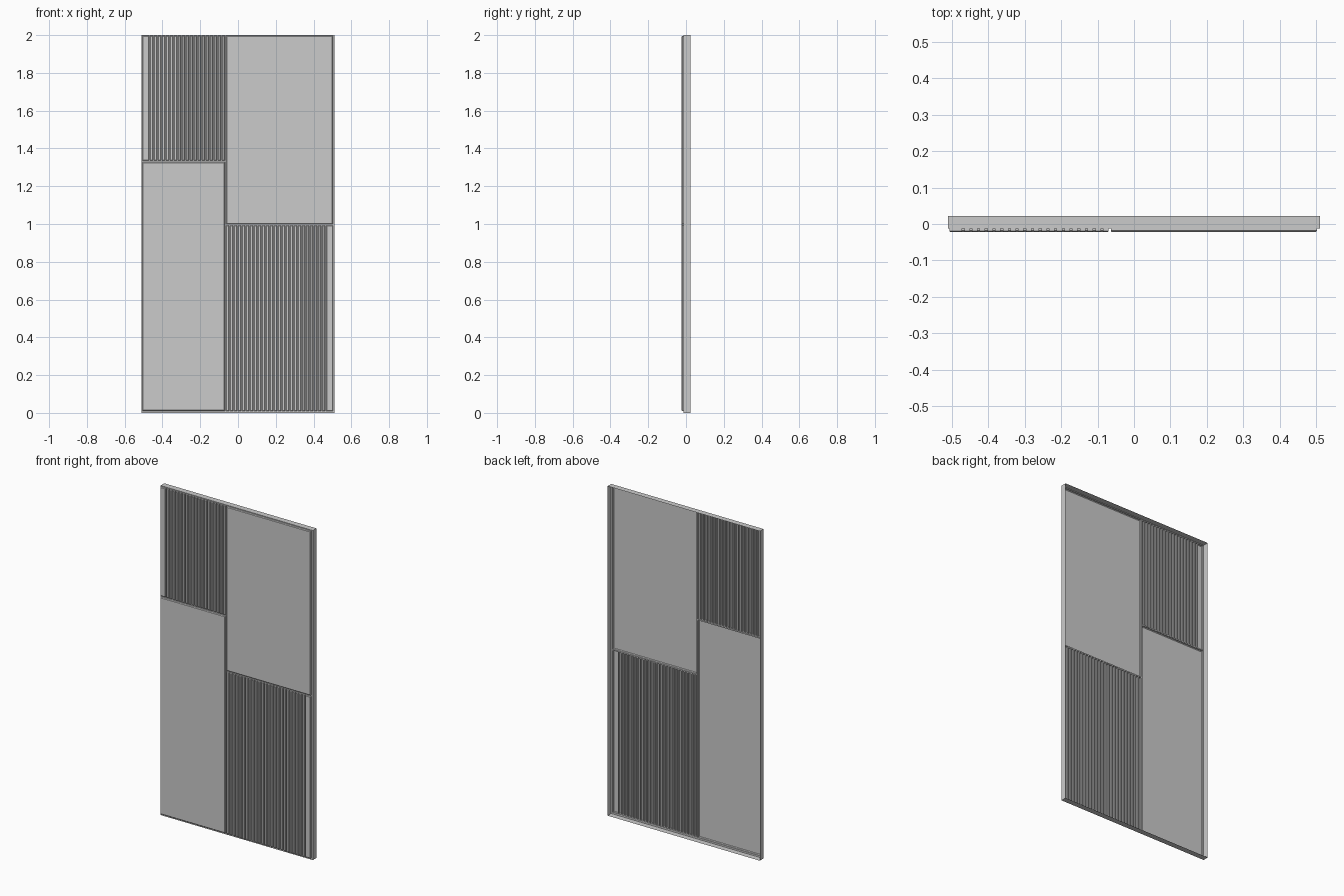
import bpy, bmesh

if "Cube" in bpy.data.objects:
    bpy.data.objects.remove(bpy.data.objects["Cube"])

W = 0.511                               # half width
BACK, LEDGE, FRONT = 0.0225, -0.0125, -0.0225
XL, XR, ZB, ZT = -0.507, 0.502, 0.01, 1.996   # panel area inside the flange
DL, DR = -0.07, -0.063                  # vertical divider groove


def finish(name, bm):
    bmesh.ops.remove_doubles(bm, verts=bm.verts, dist=1e-5)
    me = bpy.data.meshes.new(name)
    bm.to_mesh(me)
    bm.free()
    ob = bpy.data.objects.new(name, me)
    bpy.context.collection.objects.link(ob)
    return ob


def ring(bm, x0, x1, z0, z1, y):
    return [bm.verts.new(p) for p in ((x0, y, z0), (x1, y, z0), (x1, y, z1), (x0, y, z1))]


def bridge(bm, a, b):
    for i in range(4):
        j = (i + 1) % 4
        bm.faces.new((a[i], a[j], b[j], b[i]))


def flat(bm, x0, x1, z0, z1, y=LEDGE):
    bm.faces.new(ring(bm, x0, x1, z0, z1, y))


def slat(bm, x0, x1, z0, z1, c):
    """Open-backed raised board with a chamfered front edge."""
    rings = [ring(bm, x0, x1, z0, z1, LEDGE),
             ring(bm, x0, x1, z0, z1, FRONT + c),
             ring(bm, x0 + c, x1 - c, z0 + c, z1 - c, FRONT)]
    for a, b in zip(rings, rings[1:]):
        bridge(bm, a, b)
    bm.faces.new(rings[-1])


def plain_panel(name, x0, x1, z0, z1):
    bm = bmesh.new()
    slat(bm, x0, x1, z0, z1, 0.004)
    finish(name, bm)


def ribbed_panel(name, x0, x1, z0, z1, wide_side, pitch=0.0212, gap=0.006):
    """Row of narrow ribs with one wide board on the outer side."""
    bm = bmesh.new()
    wide = 0.035
    a, b = (x0 + wide + gap, x1) if wide_side < 0 else (x0, x1 - wide - gap)
    n = round((b - a + gap) / pitch)
    step = (b - a + gap) / n
    spans = [(a + i * step, a + (i + 1) * step - gap) for i in range(n)]
    spans.append((x0, x0 + wide) if wide_side < 0 else (x1 - wide, x1))
    spans.sort()
    for s in spans:
        slat(bm, *s, z0, z1, 0.003)
    for s, t in zip(spans, spans[1:]):
        flat(bm, s[1], t[0], z0, z1)
    finish(name, bm)


# outer frame: four thin walls, narrow front flange, open back
bm = bmesh.new()
outer = ring(bm, -W, W, 0, 2, LEDGE)
bridge(bm, ring(bm, -W, W, 0, 2, BACK), outer)
bridge(bm, outer, ring(bm, XL, XR, ZB, ZT, LEDGE))
bmesh.ops.recalc_face_normals(bm, faces=bm.faces)
finish("frame", bm)

# recessed divider grooves
bm = bmesh.new()
flat(bm, DL, DR, ZB, ZT)
flat(bm, XL, DL, 1.328, 1.335)
flat(bm, DR, XR, 0.992, 0.999)
finish("divider_grooves", bm)

# four front panels
ribbed_panel("upper_left_ribs", XL, DL, 1.335, ZT, -1)
plain_panel("lower_left_panel", XL, DL, ZB, 1.328)
plain_panel("upper_right_panel", DR, XR, 0.999, ZT)
ribbed_panel("lower_right_ribs", DR, XR, ZB, 0.992, 1)
